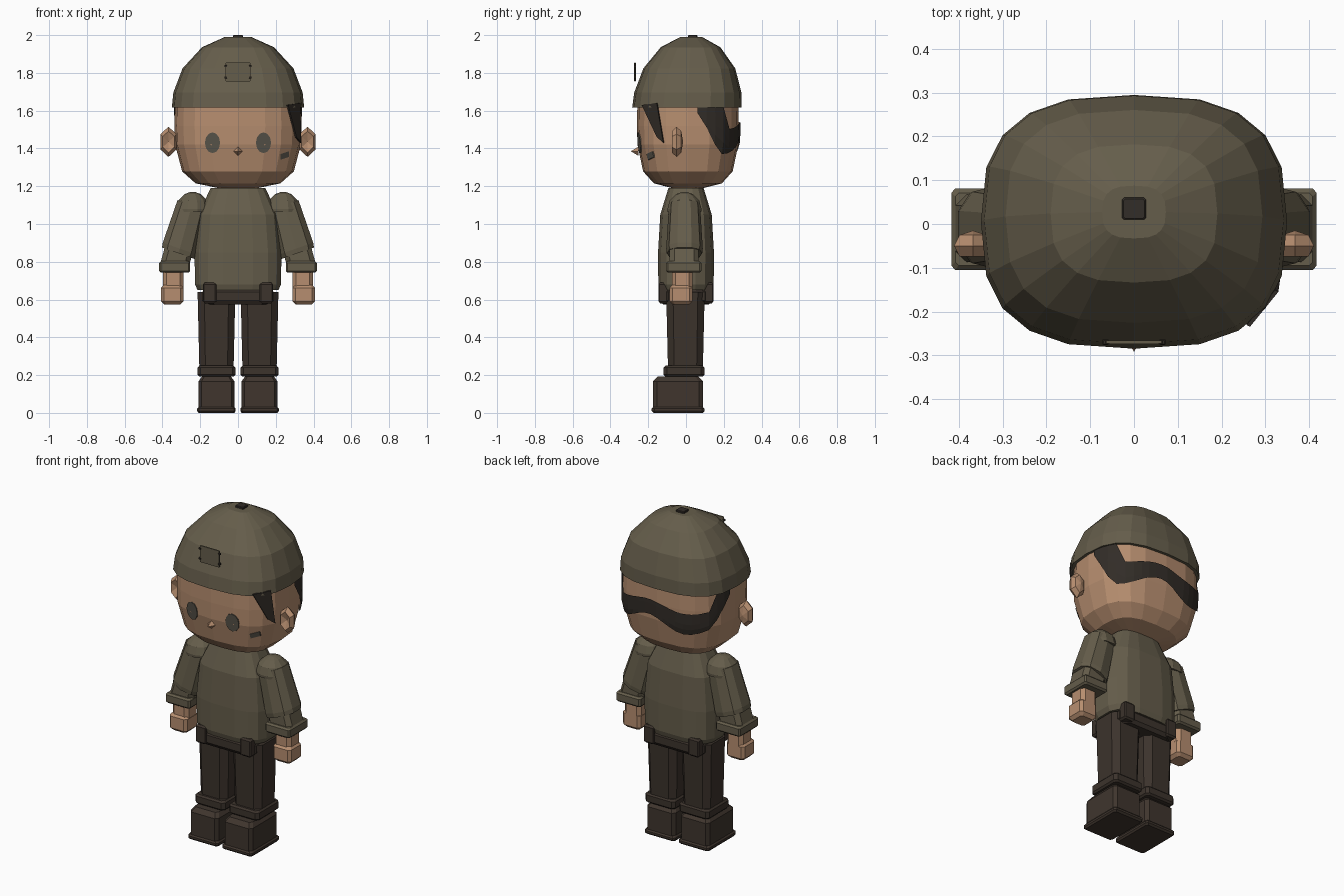
import bpy, bmesh, math
from mathutils import Matrix, Vector
from mathutils.bvhtree import BVHTree

default_cube = bpy.data.objects.get("Cube")
if default_cube:
    bpy.data.objects.remove(default_cube, do_unlink=True)


def material(name, red, green, blue):
    mat = bpy.data.materials.new(name)
    mat.use_nodes = True
    mat.diffuse_color = (red, green, blue, 1)
    mat.node_tree.nodes["Principled BSDF"].inputs["Base Color"].default_value = mat.diffuse_color
    return mat


OLIVE = material("olive_cloth", 0.13, 0.11, 0.07)
SKIN = material("skin", 0.47, 0.27, 0.16)
TROUSER = material("dark_trousers", 0.045, 0.033, 0.025)
BOOT = material("boot_leather", 0.05, 0.036, 0.027)
HAIR = material("dark_hair", 0.032, 0.026, 0.021)
GREY = material("eye_grey", 0.1, 0.09, 0.07)


def finish(name, bm, mat):
    bmesh.ops.recalc_face_normals(bm, faces=bm.faces)
    mesh = bpy.data.meshes.new(name)
    bm.to_mesh(mesh)
    bm.free()
    mesh.materials.append(mat)
    obj = bpy.data.objects.new(name, mesh)
    bpy.context.collection.objects.link(obj)
    return obj


def loft(name, mat, centre, half, profile, sides=20, power=0.72, lean=(0, 0), tilt=0):
    """Stack rounded rings; the profile lists (height, scale of the half widths)."""
    bm = bmesh.new()
    phase = math.pi / sides if sides < 20 else 0
    fit = math.cos(phase) ** power

    def rounded(value):
        return math.copysign(abs(value) ** power, value) / fit

    rings = []
    for height, scale in profile:
        rise = height - profile[0][0]
        ring = []
        for i in range(sides):
            angle = phase + math.tau * i / sides
            across = half[0] * scale * rounded(math.cos(angle))
            along = half[1] * scale * rounded(math.sin(angle))
            ring.append(bm.verts.new((centre[0] + lean[0] * rise + across,
                                      centre[1] + lean[1] * rise + along,
                                      height + tilt * across)))
        rings.append(ring)
    for lower, upper in zip(rings, rings[1:]):
        for i in range(sides):
            j = (i + 1) % sides
            bm.faces.new((lower[i], lower[j], upper[j], upper[i]))
    bm.faces.new(rings[0])
    bm.faces.new(rings[-1])
    return finish(name, bm, mat)


def dome(base, height, degrees, power=1):
    """Profile of a rounded cap that rises, or hangs, from its base."""
    angles = [math.radians(d) for d in degrees]
    return [(base + height * math.sin(a), math.cos(a) ** power) for a in angles]


def box(name, mat, centre, half, low, high, bevel=0.01, power=0.2):
    """Upright box with bevelled edges all round."""
    inset = 1 - bevel / max(half)
    profile = [(low, inset), (low + bevel, 1), (high - bevel, 1), (high, inset)]
    return loft(name, mat, centre, half, profile, sides=8, power=power)


def slab(name, mat, points, thickness):
    """Thin plate made by pushing an outline along a vector."""
    bm = bmesh.new()
    outline = bm.faces.new([bm.verts.new(point) for point in points])
    pushed = bmesh.ops.extrude_face_region(bm, geom=[outline], use_keep_orig=True)
    verts = [item for item in pushed["geom"] if isinstance(item, bmesh.types.BMVert)]
    bmesh.ops.translate(bm, verts=verts, vec=thickness)
    return finish(name, bm, mat)


# Head: straight sides above a rounded jaw
jaw = dome(1.42, -0.23, (0, 38, 63, 84), power=0.5)
head = loft("head", SKIN, (0, 0.01), (0.333, 0.267), [(1.66, 1), (1.52, 1.01)] + jaw)
skull = BVHTree.FromObject(head, bpy.context.evaluated_depsgraph_get())


def surface(start, direction, lift=0.006):
    """Point just outside the head, found along a direction."""
    direction = Vector(direction)
    return skull.ray_cast(Vector(start), direction)[0] - direction * lift


def face_mark(name, mat, outline):
    forward = (0, 1, 0)
    slab(name, mat, [surface((x, -1, z), forward) for x, z in outline], (0, 0.008, 0))


# Helmet and its top button
loft("helmet", OLIVE, (0, 0.005), (0.35, 0.29), dome(1.617, 0.38, (0, 12, 33, 57, 78)), lean=(0, 0.06))
box("helmet_button", HAIR, (0, 0.035), (0.027, 0.025), 1.97, 2, bevel=0.003)

# Badge standing off the helmet, with corner studs
box("helmet_badge", OLIVE, (0, -0.27), (0.065, 0.004), 1.755, 1.855, bevel=0.002)
for x in (-0.065, 0.065):
    for z in (1.77, 1.83):
        box("badge_stud", HAIR, (x, -0.27), (0.007, 0.006), z, z + 0.012, bevel=0.002)

# Hair band wrapping the back of the head, wavy, rising to the helmet at both ends
bm = bmesh.new()
columns = []
for degree in range(10, 171, 8):
    angle = math.radians(degree)
    outward = Vector((math.cos(angle), math.sin(angle), 0))
    near_end = min(1, min(degree - 10, 170 - degree) / 20)
    wave = math.cos(4 * angle - math.radians(320))
    low = 1.59 - near_end * (0.18 - 0.04 * wave)
    high = 1.52 + 0.02 * wave if 36 < degree < 150 else 1.62
    column = []
    for step in range(5):
        z = low + (high - low) * step / 4
        start = outward + Vector((0, 0, z))
        column.append(bm.verts.new(surface(start, -outward, lift=0.009)))
    columns.append(column)
for this, following in zip(columns, columns[1:]):
    for k in range(4):
        bm.faces.new((this[k], following[k], following[k + 1], this[k + 1]))
finish("hair_band", bm, HAIR)

# Sideburn and cheek mark on the left of the face
slab("sideburn", HAIR, [(0.265, -0.235, 1.63), (0.33, -0.155, 1.64), (0.335, -0.12, 1.43),
                        (0.31, -0.155, 1.46)], (-0.008, 0.004, 0))
face_mark("cheek_mark", GREY, [(0.225, 1.34), (0.27, 1.355), (0.27, 1.385), (0.225, 1.37)])

# Nose
face_forward = Matrix.Rotation(math.pi / 2, 4, "X")
bm = bmesh.new()
bmesh.ops.create_cone(bm, cap_ends=True, segments=4, radius1=0.024, radius2=0, depth=0.04,
                      matrix=Matrix.Translation((0, -0.272, 1.385)) @ face_forward)
finish("nose", bm, SKIN)

# Shirt, neck and hips
loft("shirt", OLIVE, (0, 0), (0.23, 0.148),
     [(0.65, 0.93), (0.68, 0.99), (0.85, 1), (1.05, 0.92), (1.19, 0.63)], sides=16, power=0.65)
box("neck", SKIN, (0, 0.01), (0.08, 0.07), 1.16, 1.22, power=0.8)
box("hips", TROUSER, (0, 0), (0.19, 0.137), 0.575, 0.66, bevel=0.02, power=0.35)

for side, word in ((1, "left"), (-1, "right")):
    # Eye
    turns = [math.tau * i / 12 for i in range(12)]
    face_mark(word + "_eye", GREY, [(side * 0.135 + 0.04 * math.cos(t), 1.43 + 0.055 * math.sin(t))
                                    for t in turns])

    # Ear: a flat faceted lens with its front pole pushed in
    place = Matrix.Translation((side * 0.368, -0.05, 1.435))
    shape = Matrix.Diagonal((0.05, 0.08, 0.035, 1))
    bm = bmesh.new()
    bmesh.ops.create_uvsphere(bm, u_segments=6, v_segments=4, radius=1, matrix=place @ face_forward @ shape)
    min(bm.verts, key=lambda vert: vert.co.y).co.y += 0.03
    finish(word + "_ear", bm, SKIN)

    # Shoulder, sleeve, forearm and cuff
    outward_lean = (side * -0.28, 0)
    loft(word + "_shoulder", OLIVE, (side * 0.24, -0.008), (0.088, 0.09),
         dome(1.08, 0.09, (-10, 0, 30, 60, 80)), sides=12, power=0.9)
    loft(word + "_sleeve", OLIVE, (side * 0.315, -0.008), (0.09, 0.093),
         [(0.845, 0.97), (0.87, 1), (1.1, 0.85)], sides=10, power=0.8, lean=outward_lean, tilt=side * 0.35)
    loft(word + "_forearm", OLIVE, (side * 0.338, -0.01), (0.072, 0.077),
         [(0.775, 1), (0.9, 1)], sides=8, power=0.45, lean=outward_lean, tilt=side * 0.3)
    box(word + "_cuff", OLIVE, (side * 0.335, -0.012), (0.082, 0.093), 0.742, 0.803, power=0.12)

    # Wrist and fist
    box(word + "_wrist", SKIN, (side * 0.343, -0.02), (0.054, 0.055), 0.65, 0.76, power=0.5)
    box(word + "_fist", SKIN, (side * 0.348, -0.026), (0.06, 0.061), 0.573, 0.68, bevel=0.018, power=0.35)

    # Hip tabs lapping over the shirt hem
    for facing, y in (("front", -0.115), ("back", 0.115)):
        box(f"{word}_hip_tab_{facing}", TROUSER, (side * 0.15, y), (0.035, 0.03), 0.58, 0.69)

    # Trouser leg, turn-up, boot and sole
    leg_x = side * 0.114
    loft(word + "_leg", TROUSER, (leg_x, -0.003), (0.1, 0.102), [(0.21, 0.9), (0.64, 1)], sides=8, power=0.5)
    box(word + "_turn_up", TROUSER, (leg_x, -0.01), (0.1, 0.108), 0.192, 0.25)
    box(word + "_boot", BOOT, (leg_x, -0.042), (0.095, 0.132), 0.005, 0.192, bevel=0.025)
    box(word + "_sole", BOOT, (leg_x, -0.042), (0.102, 0.14), 0, 0.032, power=0.12)
